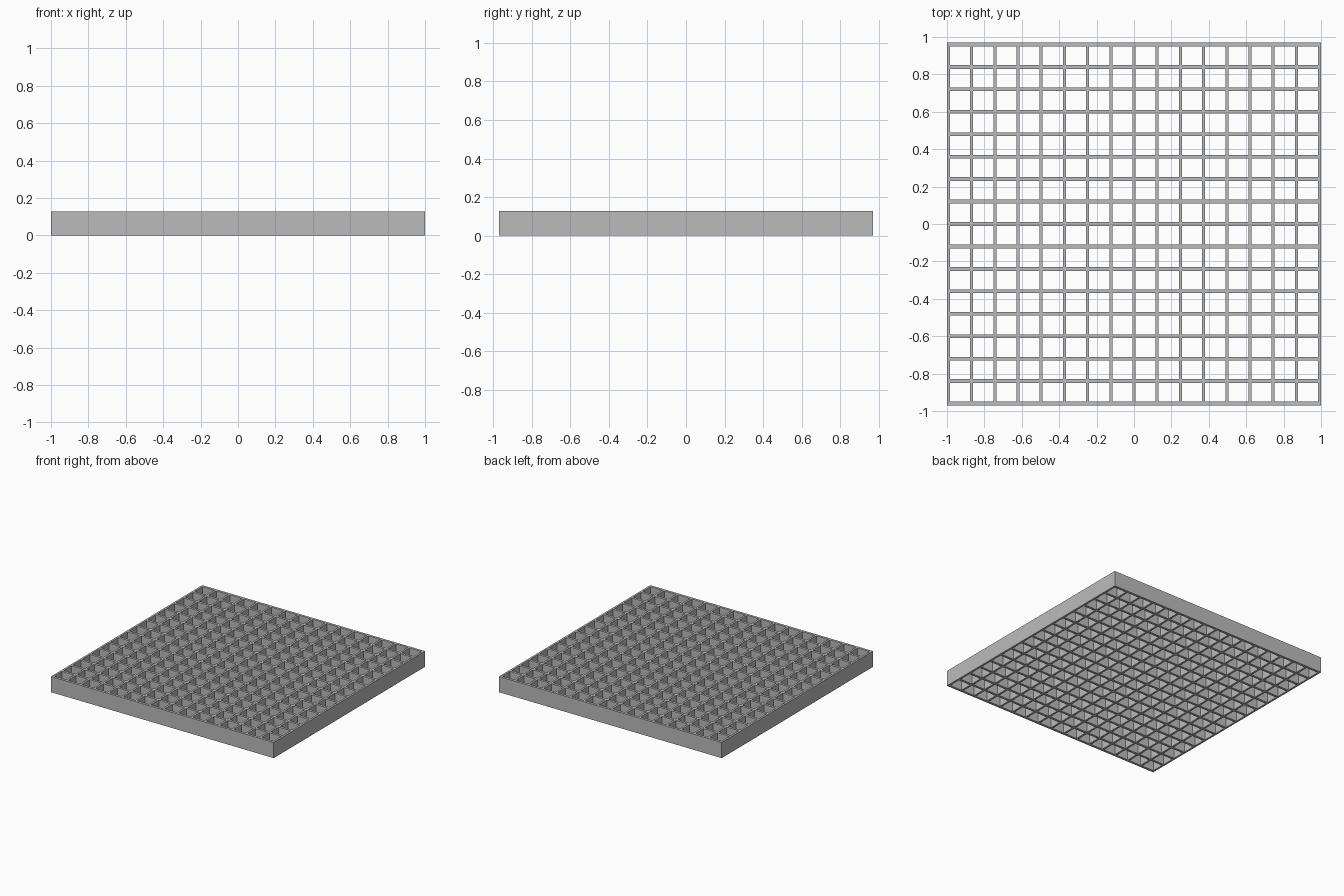
import bpy, bmesh

if "Cube" in bpy.data.objects:
    bpy.data.objects.remove(bpy.data.objects["Cube"])

CELLS = 16
HEIGHT = 0.127


def edges(half, bar):
    """Both edge coordinates of every evenly spaced bar, in order."""
    pitch = (2 * half - bar) / CELLS
    return [-half + i * pitch + s for i in range(CELLS + 1) for s in (0, bar)]


# Grey plastic
grey = bpy.data.materials.new("grey")
grey.diffuse_color = (0.5, 0.5, 0.5, 1)
grey.use_nodes = True
grey.node_tree.nodes["Principled BSDF"].inputs["Base Color"].default_value = grey.diffuse_color

# Flat lattice: even strips are bars, odd-odd patches are open cells
xs, ys = edges(1.0, 0.016), edges(0.97, 0.02)
bm = bmesh.new()
grid = [[bm.verts.new((x, y, 0)) for y in ys] for x in xs]
for i in range(len(xs) - 1):
    for j in range(len(ys) - 1):
        if i % 2 == 0 or j % 2 == 0:
            bm.faces.new((grid[i][j], grid[i + 1][j],
                          grid[i + 1][j + 1], grid[i][j + 1]))

# Raise the lattice into a solid open grille
top = bmesh.ops.extrude_face_region(bm, geom=bm.faces[:], use_keep_orig=True)
bmesh.ops.translate(bm, vec=(0, 0, HEIGHT),
                    verts=[g for g in top["geom"] if isinstance(g, bmesh.types.BMVert)])
bmesh.ops.recalc_face_normals(bm, faces=bm.faces[:])

mesh = bpy.data.meshes.new("egg_crate_grille")
bm.to_mesh(mesh)
bm.free()
mesh.materials.append(grey)
bpy.context.collection.objects.link(bpy.data.objects.new("egg_crate_grille", mesh))
